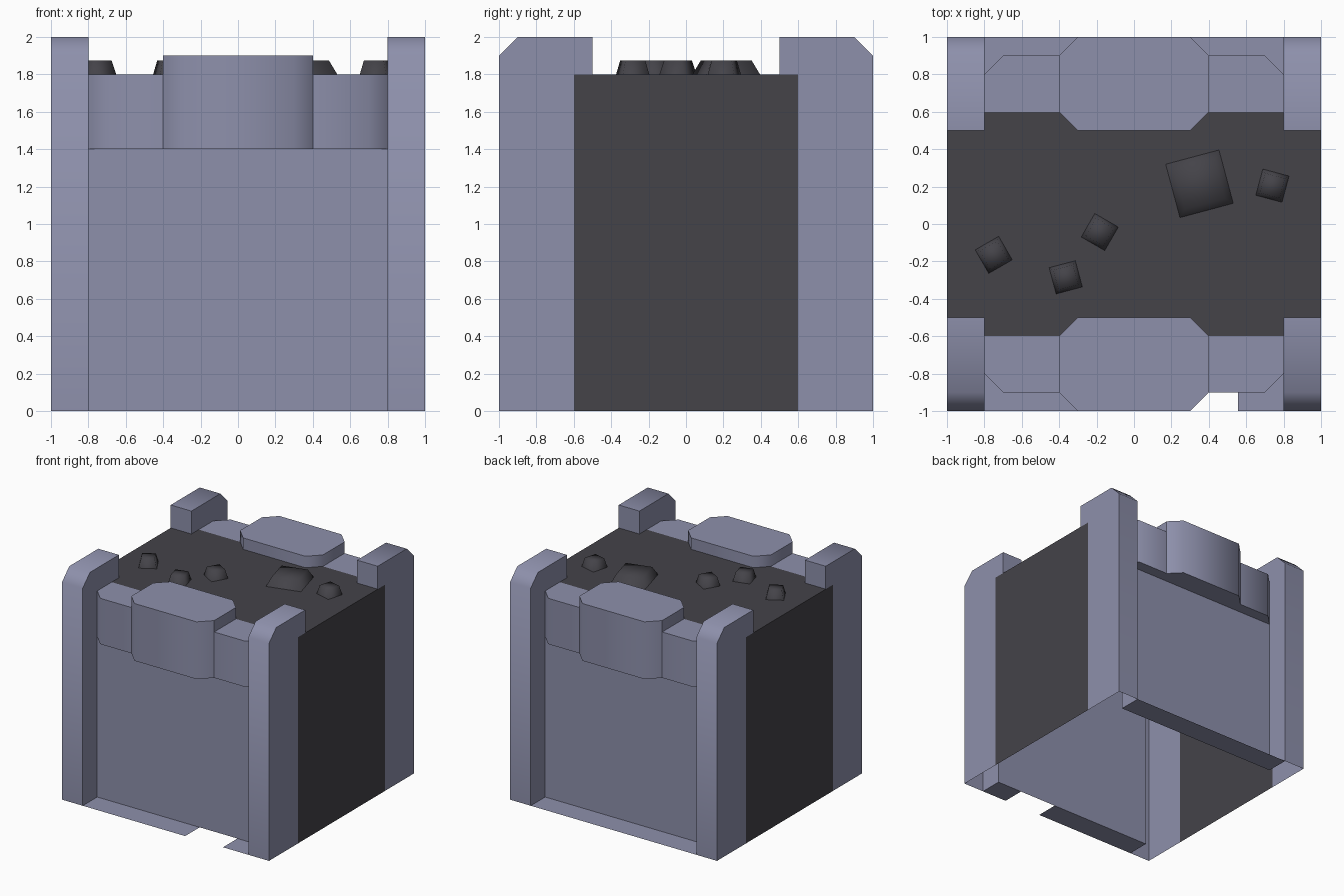
import bpy, bmesh, math
from mathutils import Vector, Matrix

if "Cube" in bpy.data.objects:
    bpy.data.objects.remove(bpy.data.objects["Cube"])


def material(name, rgb):
    m = bpy.data.materials.new(name)
    m.diffuse_color = (*rgb, 1)
    m.use_nodes = True
    m.node_tree.nodes["Principled BSDF"].inputs["Base Color"].default_value = m.diffuse_color
    return m


GREY = material("grey_metal", (0.27, 0.28, 0.41))
DARK = material("dark_coal", (0.058, 0.056, 0.066))


def finish(name, bm, mat, angle):
    me = bpy.data.meshes.new(name)
    bm.to_mesh(me)
    bm.free()
    me.materials.append(mat)
    me.shade_smooth()
    me.set_sharp_from_angle(angle=math.radians(angle))
    ob = bpy.data.objects.new(name, me)
    bpy.context.collection.objects.link(ob)
    return ob


def shell(name, polys, inside, mat, sx=1, sy=1):
    """Open shell from polygons, mirrored by sx / sy, faces turned away from 'inside'."""
    bm = bmesh.new()
    for poly in polys:
        bm.faces.new([bm.verts.new((x * sx, y * sy, z)) for x, y, z in poly])
    bmesh.ops.remove_doubles(bm, verts=bm.verts, dist=1e-4)
    bm.normal_update()
    c = Vector((inside[0] * sx, inside[1] * sy, inside[2]))
    for f in bm.faces:
        if f.normal.dot(f.calc_center_median() - c) < 0:
            f.normal_flip()
    return finish(name, bm, mat, 50)


def flat(pts, z):
    return [(x, y, z) for x, y in pts]


def walls(pts, z0, z1):
    return [[(*a, z0), (*b, z0), (*b, z1), (*a, z1)] for a, b in zip(pts, pts[1:])]


def rect_y(x, y, z0, z1):
    return [(-x, y, z0), (x, y, z0), (x, y, z1), (-x, y, z1)]


# Corner post: bevelled top, hollow and open underneath
rim = [(-1, 0), (-1, 1.9), (-0.9, 2), (-0.5, 2), (-0.5, 1.8)]
post = [[(1, y, z) for y, z in rim + [(-0.6, 1.8), (-0.6, 0)]],
        [(0.8, y, z) for y, z in rim + [(-0.8, 1.8), (-0.8, 0)]]]
post += [[(1, *a), (0.8, *a), (0.8, *b), (1, *b)] for a, b in zip(rim, rim[1:])]

# Rail outlines, seen from above
sh_out = [(0.4, -0.9), (0.7, -0.9), (0.8, -0.8)]
shoulder = [flat(sh_out + [(0.8, -0.6), (0.4, -0.6)], 1.8),
            flat(sh_out + [(0.4, -0.8)], 1.4)] + walls(sh_out, 1.4, 1.8)
mid_out = [(-0.4, -0.9), (-0.3, -1), (0.3, -1), (0.4, -0.9)]
mid_in = [(0.4, -0.6), (0.3, -0.5), (-0.3, -0.5), (-0.4, -0.6)]
middle = [flat(mid_out + mid_in, 1.9),
          flat(mid_out + [(0.4, -0.8), (-0.4, -0.8)], 1.4)]
middle += walls(mid_out, 1.4, 1.9)
middle += walls([mid_out[-1]] + mid_in + [mid_out[0]], 1.8, 1.9)

for sy, end in ((1, "front"), (-1, "back")):
    for sx, side in ((1, "right"), (-1, "left")):
        shell(f"{end}_{side}_post", post, (0.9, -0.8, 1), GREY, sx, sy)
        shell(f"{end}_{side}_rail", shoulder, (0.6, -0.75, 1.6), GREY, sx, sy)
    shell(f"{end}_middle_rail", middle, (0, -0.75, 1.6), GREY, 1, sy)
    # Recessed wall panel
    shell(f"{end}_panel", [rect_y(0.8, -0.8, 0, 1.4)], (0, 0, 0.7), GREY, 1, sy)
    # Ground ledge, with a gap in the front one
    spans = [(-0.8, 0.19), (0.555, 0.8)] if sy == 1 else [(-0.8, 0.8)]
    ledge = [flat([(a, -1), (b, -1), (b, -0.8), (a, -0.8)], 0) for a, b in spans]
    shell(f"{end}_ledge", ledge, (0, -0.9, -1), GREY, 1, sy)

# Dark filling: top and two sides, open underneath
fill = [flat([(-1, -0.6), (1, -0.6), (1, 0.6), (-1, 0.6)], 1.8)]
for x in (-1, 1):
    fill.append([(x, -0.6, 0), (x, 0.6, 0), (x, 0.6, 1.8), (x, -0.6, 1.8)])
shell("coal_filling", fill, (0, 0, 0.9), DARK)

# Lumps on top: x, y, edge length, turn in degrees
for i, (x, y, edge, turn) in enumerate([(-0.75, -0.165, 0.145, 30),
                                        (-0.365, -0.285, 0.145, 15),
                                        (-0.183, -0.043, 0.145, -30),
                                        (0.35, 0.215, 0.295, 15),
                                        (0.74, 0.205, 0.145, -15)]):
    bm = bmesh.new()
    r = edge / math.sqrt(2)
    place = Matrix.Translation((x, y, 1.8375)) @ Matrix.Rotation(math.radians(turn + 45), 4, 'Z')
    bmesh.ops.create_cone(bm, cap_ends=True, segments=4, radius1=r, radius2=r * 0.75,
                          depth=0.075, matrix=place)
    bm.normal_update()
    bmesh.ops.delete(bm, geom=[f for f in bm.faces if f.normal.z < -0.5], context='FACES_ONLY')
    finish(f"coal_lump_{i + 1}", bm, DARK, 180)
